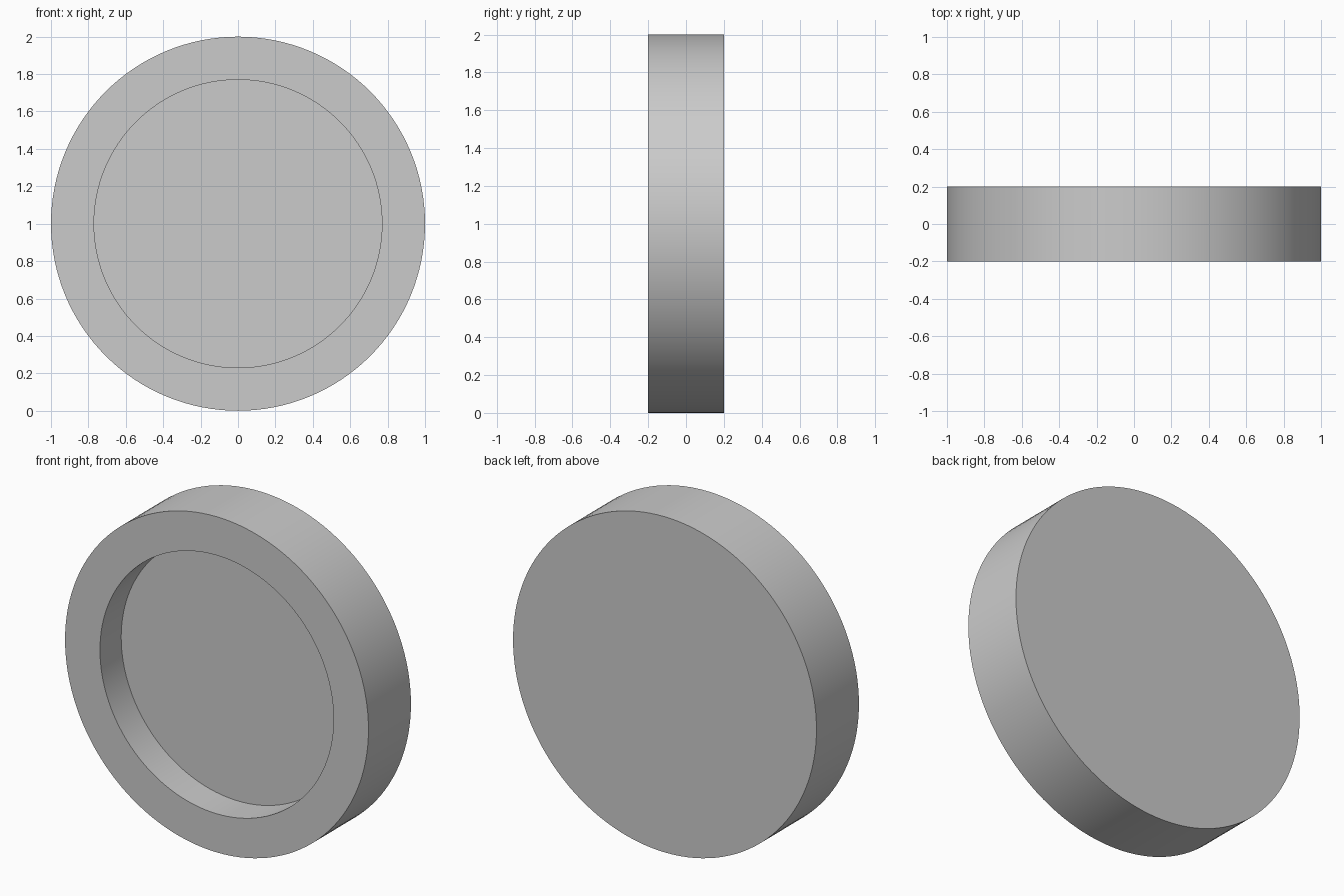
import bpy, bmesh
from math import cos, sin, tau

if "Cube" in bpy.data.objects:
    bpy.data.objects.remove(bpy.data.objects["Cube"])

SIDES = 128
# Profile as (radius, y): floor of the recess, recess wall, rim, outer wall, back
PROFILE = [(0.77, 0.0), (0.77, -0.2), (1.0, -0.2), (1.0, 0.2)]

bm = bmesh.new()


def ring(radius, y):
    return [bm.verts.new((radius * cos(tau * i / SIDES), y, 1 + radius * sin(tau * i / SIDES)))
            for i in range(SIDES)]


rings = [ring(r, y) for r, y in PROFILE]

# Recess wall, flat rim and outer wall
for a, b in zip(rings, rings[1:]):
    for i in range(SIDES):
        j = (i + 1) % SIDES
        bm.faces.new((a[i], a[j], b[j], b[i]))

# Recess floor and closed back
bm.faces.new(rings[0])
bm.faces.new(rings[-1])
bmesh.ops.recalc_face_normals(bm, faces=bm.faces)

mesh = bpy.data.meshes.new("recessed_disc")
bm.to_mesh(mesh)
bm.free()
disc = bpy.data.objects.new("recessed_disc", mesh)
bpy.context.collection.objects.link(disc)

# Smooth walls with sharp rim edges
bpy.context.view_layer.objects.active = disc
disc.select_set(True)
bpy.ops.object.shade_smooth_by_angle()
